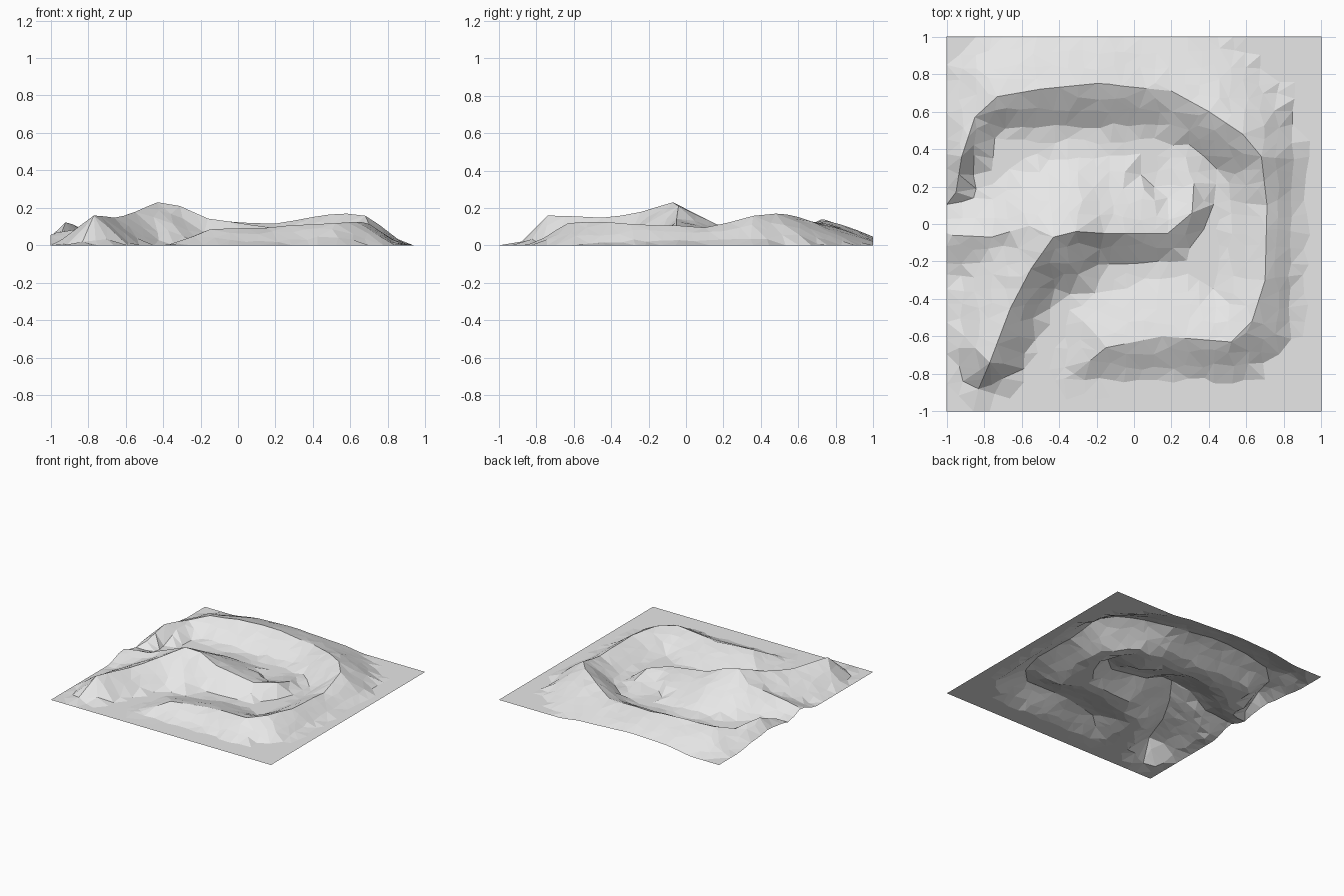
import bpy
import random
from mathutils import Vector
from mathutils.geometry import delaunay_2d_cdt, intersect_point_line

random.seed(4)
default_cube = bpy.data.objects.get("Cube")
if default_cube:
    bpy.data.objects.remove(default_cube, do_unlink=True)

# Ridge crests: x, y, height, slope width on the left and on the right of travel
outer_ridge = [
    (-.95, .17, .05, .1, .06), (-.92, .36, .13, .12, .09), (-.85, .57, .1, .2, .13),
    (-.73, .68, .13, .3, .2), (-.5, .72, .14, .36, .22), (-.2, .75, .14, .36, .24),
    (.2, .71, .12, .36, .22), (.4, .6, .16, .36, .22), (.58, .48, .18, .3, .24),
    (.68, .36, .16, .22, .2), (.71, .1, .1, .17, .2), (.7, -.3, .12, .16, .24),
    (.63, -.52, .13, .22, .26), (.52, -.63, .12, .19, .3), (.15, -.6, .1, .2, .32),
    (-.15, -.66, .09, .17, .28), (-.32, -.8, .01, .06, .1),
]
middle_ridge = [
    (-.83, -.88, .02, .1, .05), (-.77, -.74, .17, .22, .17), (-.66, -.45, .15, .3, .17),
    (-.55, -.24, .18, .35, .19), (-.43, -.07, .23, .4, .25), (-.31, -.04, .21, .42, .2),
    (-.16, -.05, .15, .42, .14), (.18, -.05, .1, .42, .14), (.31, .06, .09, .35, .1),
    (.32, .22, .04, .2, .08),
]
west_spur = [
    (-.43, -.07, .23, .3, .25), (-.56, -.01, .17, .3, .28),
    (-.76, -.07, .1, .2, .2), (-.97, -.06, .07, .18, .14),
]
ridges = [outer_ridge, middle_ridge, west_spur]


def ridge_height(p, ridge):
    """Height of one ridge at p, falling away from its nearest crest segment."""
    best = None
    for start, end in zip(ridge, ridge[1:]):
        a, b = Vector(start[:2]), Vector(end[:2])
        t = max(0, min(1, intersect_point_line(p, a, b)[1]))
        distance = (p - a.lerp(b, t)).length
        if best is None or distance < best[0] - 1e-6:
            best = (distance, t, start, end, (b - a).cross(p - a))
    distance, t, start, end, side = best
    crest, left, right = (u + (v - u) * t for u, v in zip(start[2:], end[2:]))
    fall = distance / (left if side > 0 else right)
    return crest * max(0, 1 - fall ** 1.15)


def ground_height(p):
    return max(ridge_height(p, ridge) for ridge in ridges)


# Plan points: crest lines first, kept as edges of the triangulation
points, edges = [], []
for ridge in ridges:
    first = len(points)
    for start, end in zip(ridge, ridge[1:]):
        a, b = Vector(start[:2]), Vector(end[:2])
        parts = max(1, round((b - a).length / .12))
        points += [a.lerp(b, i / parts) for i in range(parts)]
    points.append(Vector(ridge[-1][:2]))
    edges += [(i, i + 1) for i in range(first, len(points) - 1)]

# Loose grid between the crests, straight along the border
crest_count = len(points)
cells = 25
for i in range(cells + 1):
    for j in range(cells + 1):
        p = Vector((2 * i / cells - 1, 2 * j / cells - 1))
        on_x, on_y = i in (0, cells), j in (0, cells)
        p.x += 0 if on_x else random.uniform(-.02, .02)
        p.y += 0 if on_y else random.uniform(-.02, .02)
        clear = all((p - q).length > .05 for q in points[:crest_count])
        if on_x or on_y or clear:
            points.append(p)

plan, _, faces, *_ = delaunay_2d_cdt(points, edges, [], 0, 1e-4)

# Raise the plan to the terrain, with a little roughness on the slopes
verts = []
for p in plan:
    z = ground_height(p)
    z *= random.uniform(.93, 1.0) if z < .2 else 1
    verts.append((p.x, p.y, z))

mesh = bpy.data.meshes.new("terrain")
mesh.from_pydata(verts, [], [tuple(f) for f in faces])
mesh.update()
terrain = bpy.data.objects.new("terrain", mesh)
bpy.context.scene.collection.objects.link(terrain)

# Plain stone colour
stone = bpy.data.materials.new("pale_grey")
stone.use_nodes = True
color = (.8, .8, .8, 1)
stone.diffuse_color = color
for node in stone.node_tree.nodes:
    if node.type == "BSDF_PRINCIPLED":
        node.inputs["Base Color"].default_value = color
mesh.materials.append(stone)
